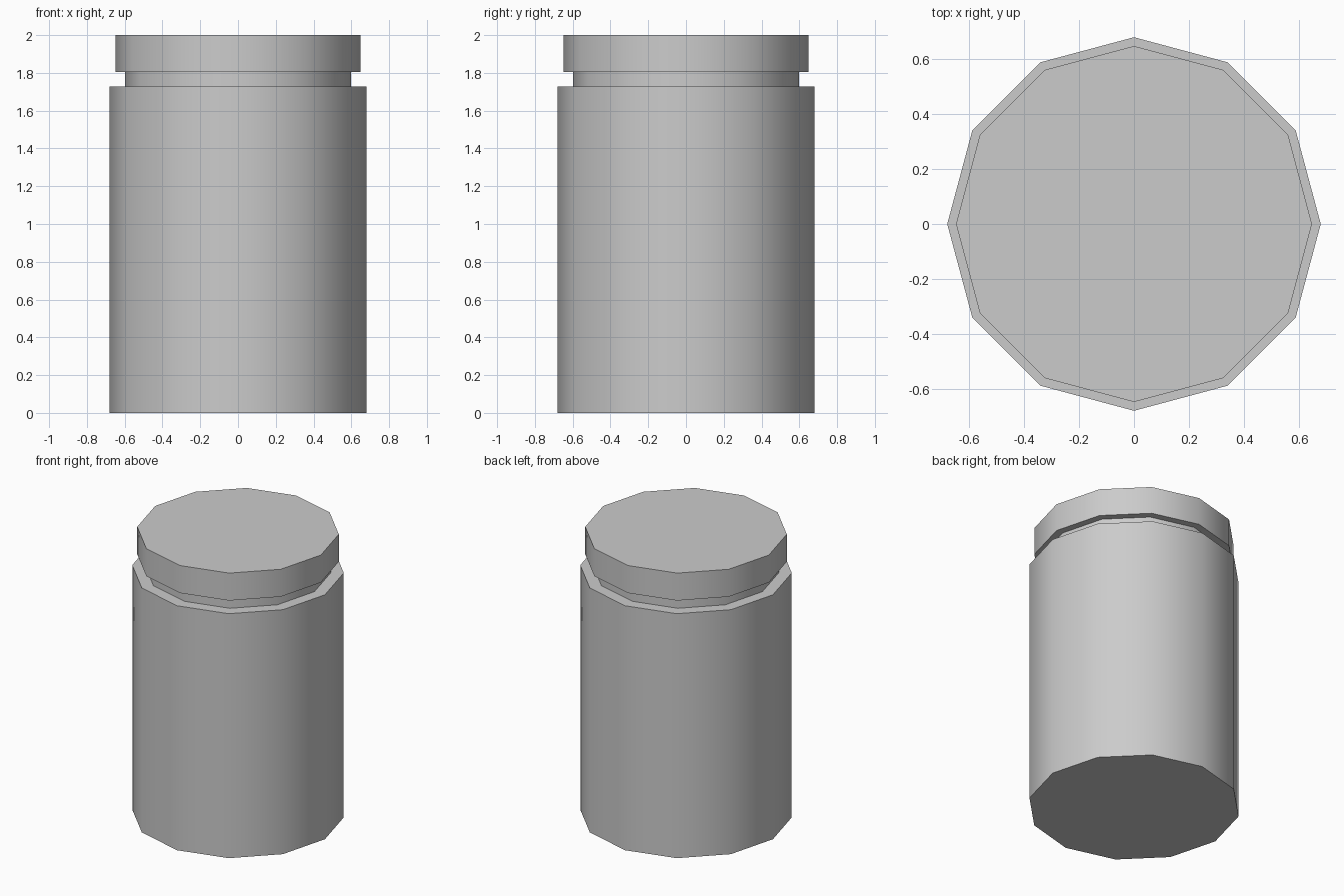
import bpy
import math

if "Cube" in bpy.data.objects:
    bpy.data.objects.remove(bpy.data.objects["Cube"])

SIDES = 12


def drum(name, radius, z0, z1):
    """Closed twelve-sided drum with a corner on each axis."""
    bpy.ops.mesh.primitive_cylinder_add(
        vertices=SIDES, radius=radius, depth=z1 - z0,
        location=(0, 0, (z0 + z1) / 2))
    ob = bpy.context.object
    ob.name = name
    # smooth sides, sharp rims
    bpy.ops.object.shade_smooth_by_angle(angle=math.radians(40))
    return ob


# main container
drum("jar_body", 0.68, 0.0, 1.728)
# recessed neck between body and lid
drum("jar_neck", 0.598, 1.728, 1.806)
# lid
drum("jar_lid", 0.648, 1.806, 2.0)
